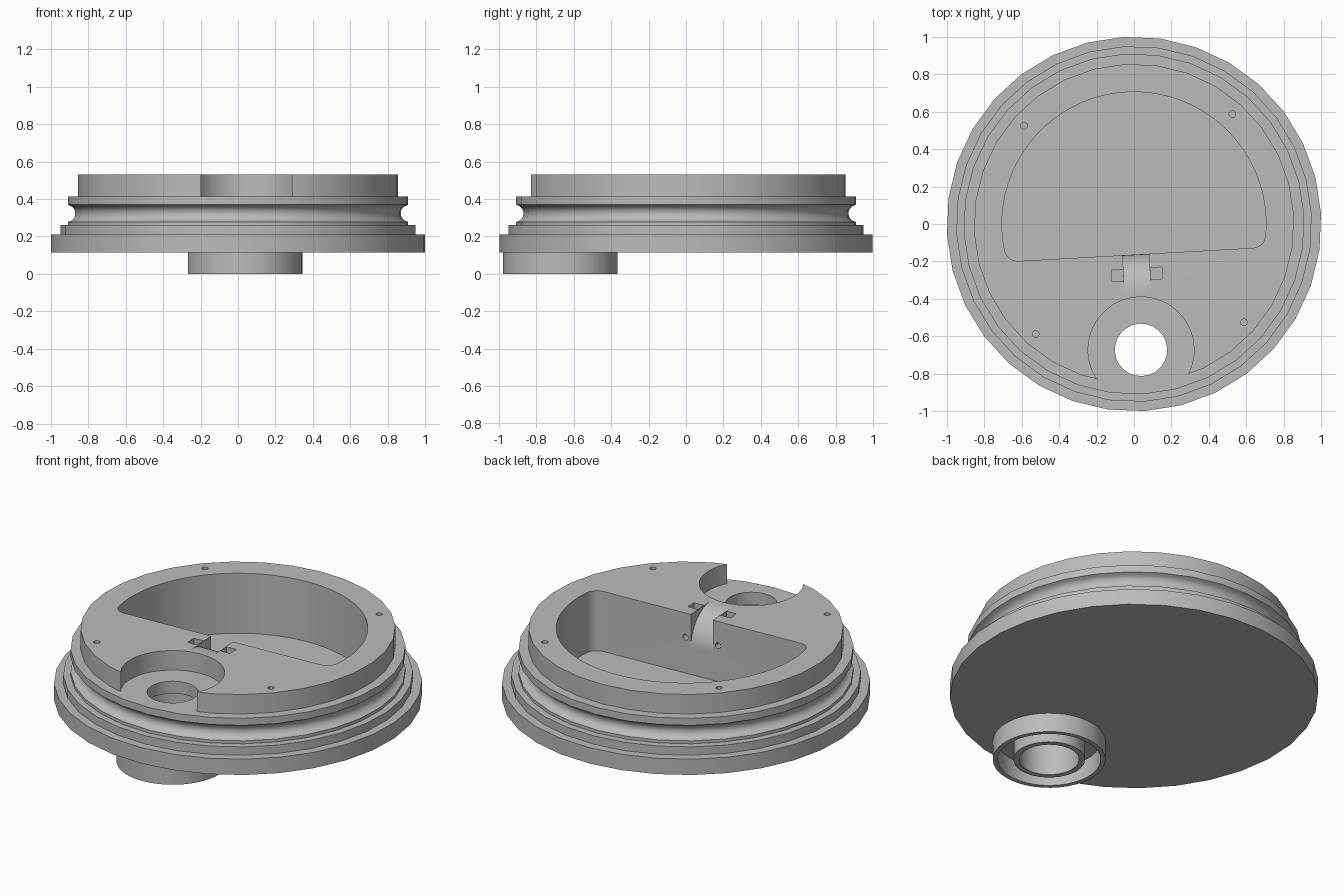
import bpy, bmesh
from math import cos, sin, radians, tau
from mathutils import Matrix

cube = bpy.data.objects.get("Cube")
if cube:
    bpy.data.objects.remove(cube)

grey = bpy.data.materials.new("plain grey")
grey.use_nodes = True
tone = (0.5, 0.5, 0.5, 1)
grey.diffuse_color = tone
grey.node_tree.nodes["Principled BSDF"].inputs["Base Color"].default_value = tone

TURN = Matrix.Rotation(radians(3.2), 4, "Z")   # whole lid is turned slightly
SPOUT_Y = -0.673
TOP = 0.53


def add_object(name, bm, matrix=Matrix()):
    bmesh.ops.recalc_face_normals(bm, faces=bm.faces)
    bm.transform(TURN @ matrix)
    mesh = bpy.data.meshes.new(name)
    bm.to_mesh(mesh)
    bm.free()
    mesh.materials.append(grey)
    ob = bpy.data.objects.new(name, mesh)
    bpy.context.collection.objects.link(ob)
    return ob


def arc(cx, cy, r, start, end, n):
    angles = [radians(start + (end - start) * i / n) for i in range(n + 1)]
    return [(cx + r * cos(a), cy + r * sin(a)) for a in angles]


def prism(name, points, low, high, matrix=Matrix()):
    bm = bmesh.new()
    base = bm.faces.new([bm.verts.new((x, y, low)) for x, y in points])
    top = bmesh.ops.extrude_face_region(bm, geom=[base])["geom"]
    verts = [v for v in top if isinstance(v, bmesh.types.BMVert)]
    bmesh.ops.translate(bm, verts=verts, vec=(0, 0, high - low))
    return add_object(name, bm, matrix)


def cylinder(name, x, y, r, low, high, sides=32):
    return prism(name, arc(x, y, r, 0, 360, sides)[:-1], low, high)


def lathe(name, profile, y=0, sides=32, closed=False):
    """Revolve (radius, height) points; closed makes a ring, otherwise a capped solid."""
    bm = bmesh.new()
    rings = [[bm.verts.new((r * cos(tau * i / sides), y + r * sin(tau * i / sides), z))
              for i in range(sides)] for r, z in profile]
    pairs = list(zip(rings, rings[1:]))
    if closed:
        pairs.append((rings[-1], rings[0]))
    else:
        bm.faces.new(rings[0])
        bm.faces.new(rings[-1])
    for a, b in pairs:
        for i in range(sides):
            j = (i + 1) % sides
            bm.faces.new((a[i], a[j], b[j], b[i]))
    return add_object(name, bm)


def cut(target, cutter):
    cutter.hide_render = True
    mod = target.modifiers.new("cut", "BOOLEAN")
    mod.operation = "DIFFERENCE"
    mod.solver = "EXACT"
    mod.object = cutter
    bpy.context.view_layer.objects.active = target
    bpy.ops.object.modifier_apply(modifier=mod.name)
    bpy.data.objects.remove(cutter)


# Stepped lid with a rounded seal groove
groove = arc(0.915, 0.323, 0.045, 270, 90, 10)
lid = lathe("lid_body", [(1, 0.115), (1, 0.21), (0.95, 0.21), (0.95, 0.26), (0.91, 0.26)]
            + [(0.91, 0.278)] + groove[1:-1] + [(0.91, 0.37), (0.91, 0.413), (0.855, 0.413), (0.855, TOP)])

# D-shaped pocket with rounded corners
chord = -0.163
outline = (arc(0, 0, 0.705, -8.4, 188.4, 40)
           + arc(-0.628, chord + 0.07, 0.07, 188.4, 270, 6)[1:]
           + arc(0.628, chord + 0.07, 0.07, 270, 351.6, 6)[:-1])
cut(lid, prism("pocket_cutter", outline, 0.17, 0.7))

# Rounded finger notch in the straight pocket wall
notch = arc(chord - 0.2, TOP - 0.2, 0.2, 90, 0, 12) + [(-0.1, TOP - 0.2), (-0.1, 0.6), (chord - 0.2, 0.6)]
sideways = Matrix(((0, 0, 1, 0), (1, 0, 0, 0), (0, 1, 0, 0), (0, 0, 0, 1)))
cut(lid, prism("notch_cutter", notch, -0.07, 0.07, sideways))

# Latch sockets and their pin holes, either side of the notch
for side in (-1, 1):
    x = side * 0.104
    square = [(x - 0.031, -0.3), (x + 0.031, -0.3), (x + 0.031, -0.238), (x - 0.031, -0.238)]
    cut(lid, prism("socket_cutter", square, 0.36, 0.6))
    cut(lid, prism("pin_cutter", arc(x, 0.385, 0.018, 0, 360, 12)[:-1], 0.1, 0.27,
                   Matrix.Rotation(radians(90), 4, "X")))

# Four small screw holes
for x in (-0.557, 0.557):
    for y in (-0.557, 0.557):
        cut(lid, cylinder("screw_cutter", x, y, 0.018, 0.42, 0.6, 12))

# Spout recess, open through the rim, with a stepped through hole
cut(lid, cylinder("recess_cutter", 0, SPOUT_Y, 0.283, 0.413, 0.7, 40))
cut(lid, cylinder("spout_hole_cutter", 0, SPOUT_Y, 0.14, 0, 0.7, 24))
cut(lid, cylinder("spout_bore_cutter", 0, SPOUT_Y, 0.163, 0, 0.34, 24))

# Collar and inner tube under the spout
collar = lathe("spout_collar", [(0.306, 0), (0.306, 0.12), (0.28, 0.12), (0.28, 0)], SPOUT_Y, 40, True)
tube = lathe("spout_tube", [(0.195, 0), (0.195, 0.12), (0.163, 0.12), (0.163, 0)], SPOUT_Y, 24, True)

# Smooth shading with sharp edges kept
bpy.ops.object.select_all(action="DESELECT")
for ob in (lid, collar, tube):
    ob.select_set(True)
bpy.context.view_layer.objects.active = lid
bpy.ops.object.shade_smooth_by_angle(angle=radians(30))
